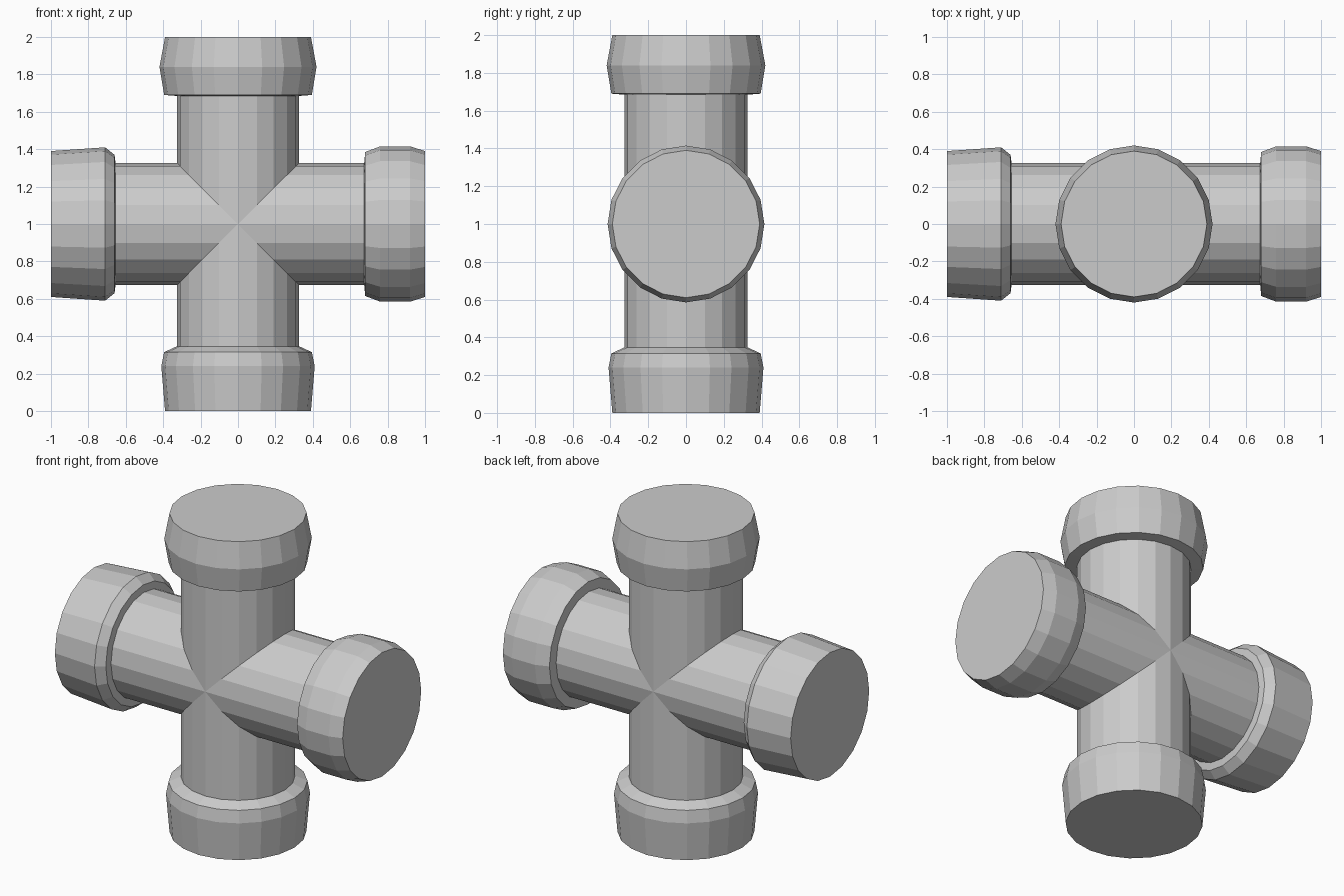
import bpy
import bmesh
from math import sin, cos, tau
from mathutils import Matrix, Vector

if "Cube" in bpy.data.objects:
    bpy.data.objects.remove(bpy.data.objects["Cube"], do_unlink=True)

SIDES = 20
PIPE_RADIUS = 0.325
CENTRE = Vector((0, 0, 1))

grey = bpy.data.materials.new("plain grey")
grey.use_nodes = True
grey.diffuse_color = (0.6, 0.6, 0.6, 1)
grey.node_tree.nodes["Principled BSDF"].inputs["Base Color"].default_value = grey.diffuse_color


def place(arm_turn, u, v, along):
    """Point at distance 'along' an arm, u across it, v towards the back."""
    return CENTRE + Matrix.Rotation(arm_turn, 3, "Y") @ Vector((u, v, along))


def add_ring(bm, turn, radius, along):
    ring = []
    for i in range(SIDES):
        a = tau * i / SIDES
        u, v = radius * cos(a), radius * sin(a)
        ring.append(bm.verts.new(place(turn, u, v, along(u))))
    return ring


def bridge(bm, lower, upper):
    for i in range(SIDES):
        j = (i + 1) % SIDES
        bm.faces.new((lower[i], lower[j], upper[j], upper[i]))


def finish(bm, name):
    bmesh.ops.remove_doubles(bm, verts=bm.verts, dist=0.0005)
    bmesh.ops.recalc_face_normals(bm, faces=bm.faces)
    mesh = bpy.data.meshes.new(name)
    bm.to_mesh(mesh)
    bm.free()
    mesh.materials.append(grey)
    bpy.context.collection.objects.link(bpy.data.objects.new(name, mesh))


# Each collar: radius and distance along its arm, from the neck to the end face
arms = {
    "top_collar": (0, [(0.33, 0.685), (0.395, 0.69), (0.42, 0.84), (0.39, 1)]),
    "left_collar": (tau / 4, [(0.33, 0.675), (0.385, 0.68), (0.415, 0.76), (0.415, 0.92), (0.39, 1)]),
    "bottom_collar": (tau / 2, [(0.33, 0.655), (0.395, 0.685), (0.41, 0.76), (0.39, 1)]),
    "right_collar": (-tau / 4, [(0.33, 0.655), (0.37, 0.66), (0.41, 0.71), (0.39, 1)]),
}

# Crossing pipes: four arms mitred together along the diagonals
body = bmesh.new()
for turn, _ in arms.values():
    inner = add_ring(body, turn, PIPE_RADIUS, abs)
    outer = add_ring(body, turn, PIPE_RADIUS, lambda u: 0.72)
    bridge(body, inner, outer)
finish(body, "pipe_cross")

# Closed collars on the pipe ends
for name, (turn, profile) in arms.items():
    bm = bmesh.new()
    rings = [add_ring(bm, turn, r, lambda u, d=d: d) for r, d in profile]
    for lower, upper in zip(rings, rings[1:]):
        bridge(bm, lower, upper)
    bm.faces.new(rings[0])
    bm.faces.new(rings[-1])
    finish(bm, name)
